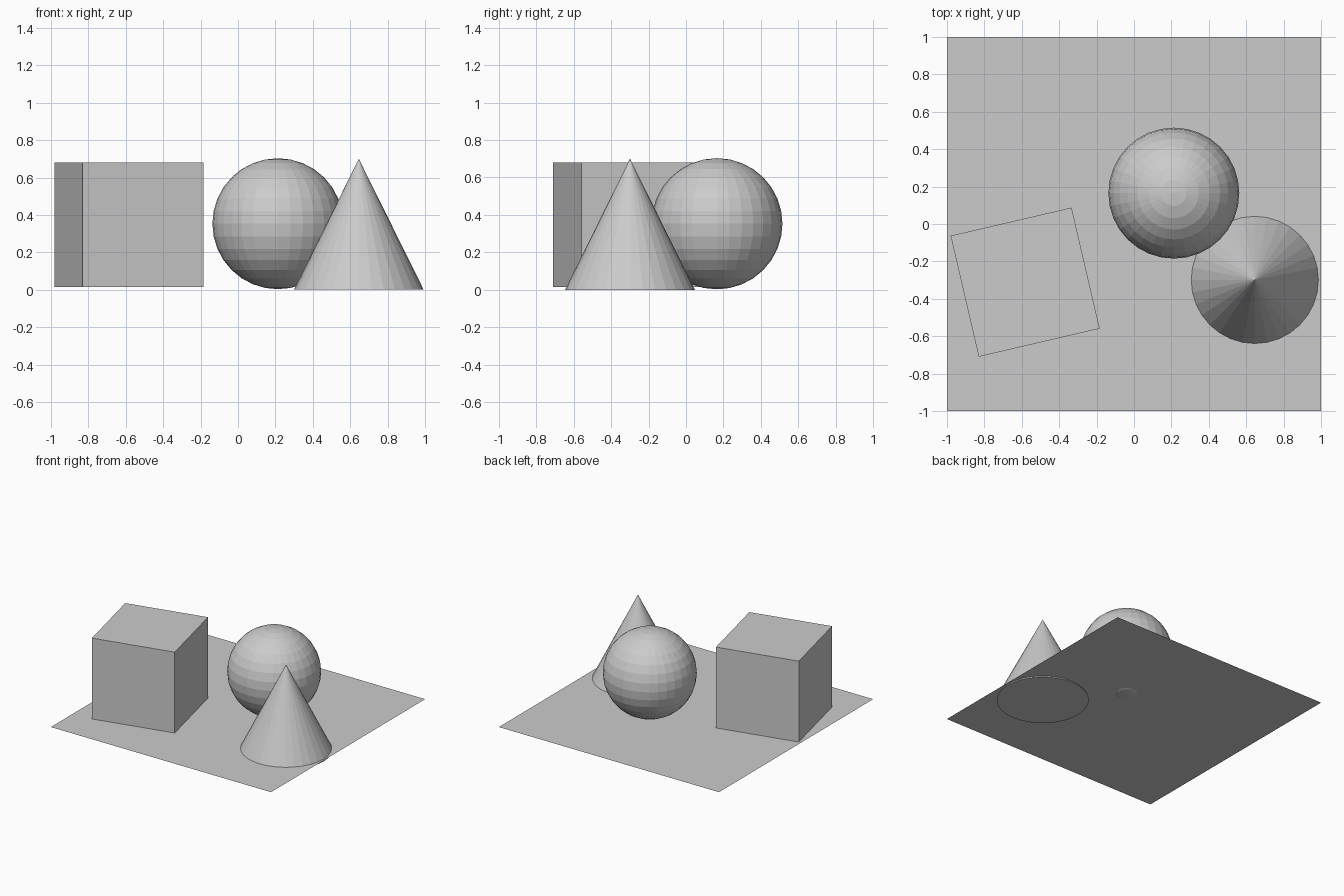
import bpy
from math import radians

default = bpy.data.objects.get("Cube")
if default:
    bpy.data.objects.remove(default, do_unlink=True)

# One plain grey for everything
grey = bpy.data.materials.new("light_grey")
grey.use_nodes = True
colour = (0.6, 0.6, 0.6, 1)
grey.diffuse_color = colour
grey.node_tree.nodes["Principled BSDF"].inputs["Base Color"].default_value = colour


def finish(name):
    """Name the new object, colour it and keep its facets flat."""
    part = bpy.context.object
    part.name = name
    part.data.materials.append(grey)
    bpy.ops.object.shade_flat()
    return part


FLOOR_Z = 0.014
BLOCK = 0.664

# Thin square floor
bpy.ops.mesh.primitive_plane_add(size=2, location=(0, 0, FLOOR_Z))
finish("floor")

# Turned block resting on the floor
bpy.ops.mesh.primitive_cube_add(
    size=BLOCK,
    location=(-0.582, -0.311, FLOOR_Z + 0.001 + BLOCK / 2),
    rotation=(0, 0, radians(13.1)),
)
finish("block")

# Faceted ball, dipping slightly through the floor
bpy.ops.mesh.primitive_uv_sphere_add(
    segments=32, ring_count=16, radius=0.35, location=(0.213, 0.165, 0.353)
)
finish("ball")

# Faceted cone with a closed base
bpy.ops.mesh.primitive_cone_add(
    vertices=32, radius1=0.347, radius2=0, depth=0.7, location=(0.646, -0.299, 0.35)
)
finish("cone")
